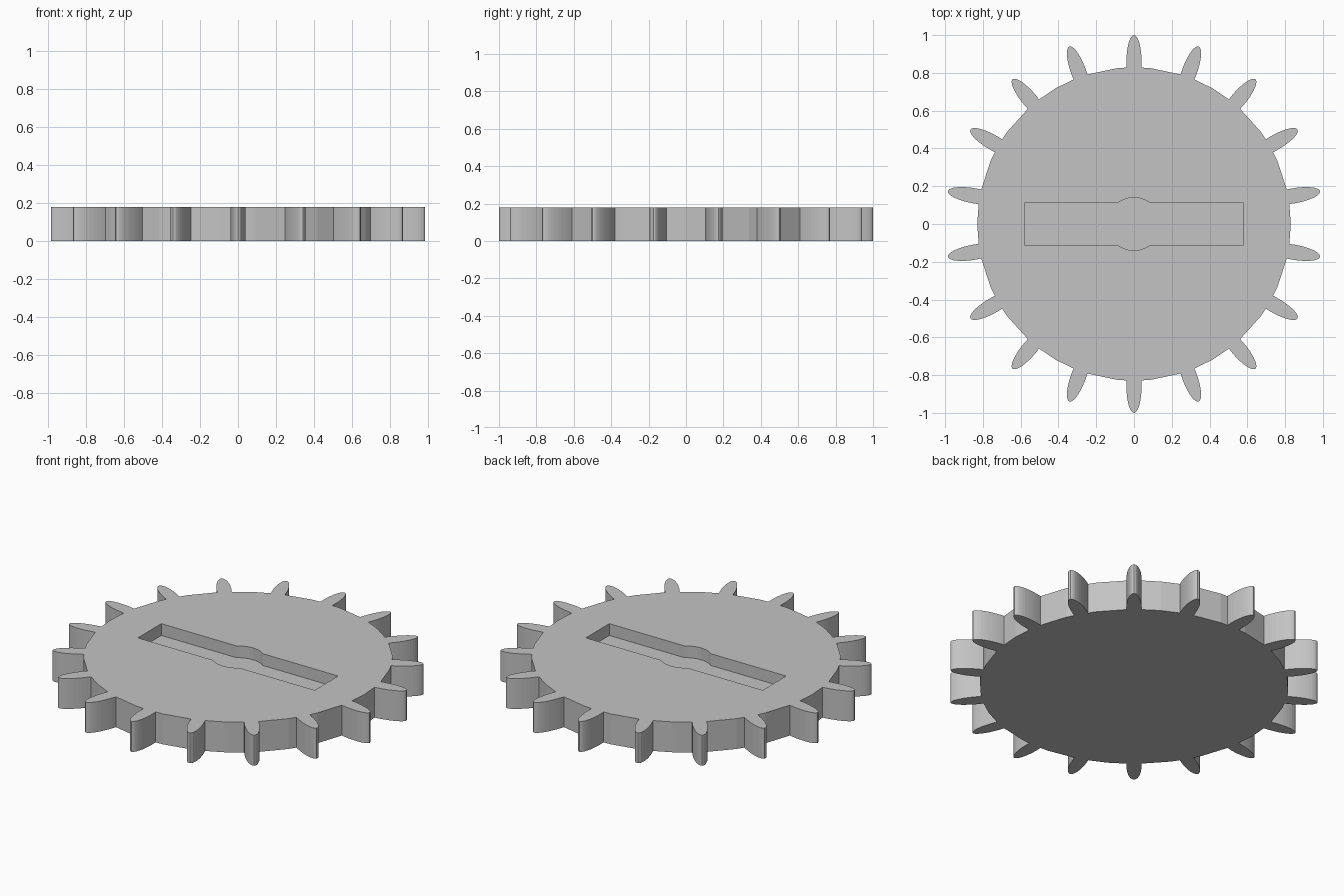
import bpy
import bmesh
from math import sin, cos, asin, acos, radians, pi, hypot
from mathutils import Vector, Matrix

cube = bpy.data.objects.get("Cube")
if cube:
    bpy.data.objects.remove(cube, do_unlink=True)

HEIGHT, SLOT_FLOOR = 0.18, 0.11
DISC_R, DISC_SIDES = 0.83, 30
TEETH, TOOTH_MID, TOOTH_LEN, TOOTH_HALF = 18, 0.86, 0.14, 0.04
SLOT_X, SLOT_Y, HUB_R = 0.58, 0.11, 0.14

grey = bpy.data.materials.new("plain grey")
grey.use_nodes = True
colour = (0.55, 0.55, 0.55, 1)
grey.diffuse_color = colour
grey.node_tree.nodes["Principled BSDF"].inputs["Base Color"].default_value = colour


def gear_outline():
    """Faceted disc rim broken by rounded elliptical teeth."""
    points = []
    pitch = 360 / TEETH
    facet = 360 / DISC_SIDES
    start = acos((DISC_R - 0.002 - TOOTH_MID) / TOOTH_LEN)
    steps = 20
    half_angle = 2.8
    for i in range(TEETH):
        angle = pitch * (i + 0.5)
        turn = Matrix.Rotation(radians(angle), 2)
        for k in range(steps + 1):
            t = -start + 2 * start * k / steps
            points.append(turn @ Vector((TOOTH_MID + TOOTH_LEN * cos(t),
                                         TOOTH_HALF * sin(t))))
        # rim corners between this tooth and the next
        for k in range(DISC_SIDES + 3):
            a = k * facet
            if angle + half_angle < a < angle + pitch - half_angle:
                points.append(Vector((cos(radians(a)), sin(radians(a)))) * DISC_R)
    return points


def slot_outline():
    """Long rectangle with a round bulge at the middle of both long sides."""
    start = asin(SLOT_Y / HUB_R)
    steps = 10
    half = [Vector((SLOT_X, SLOT_Y))]
    for k in range(steps + 1):
        a = start + (pi - 2 * start) * k / steps
        half.append(Vector((cos(a), sin(a))) * HUB_R)
    half.append(Vector((-SLOT_X, SLOT_Y)))
    return half + [-p for p in half]


bm = bmesh.new()


def ring(points, z):
    verts = [bm.verts.new((p.x, p.y, z)) for p in points]
    edges = [bm.edges.new((v, verts[i - 1])) for i, v in enumerate(verts)]
    return verts, edges


def wall(low, high):
    for i in range(len(low)):
        bm.faces.new((low[i - 1], low[i], high[i], high[i - 1]))


# Rim walls, slot walls, underside, slot floor and pierced top
base, base_edges = ring(gear_outline(), 0)
rim, rim_edges = ring(gear_outline(), HEIGHT)
floor, floor_edges = ring(slot_outline(), SLOT_FLOOR)
lip, lip_edges = ring(slot_outline(), HEIGHT)
wall(base, rim)
wall(floor, lip)
bm.faces.new(base)
bm.faces.new(floor)
bmesh.ops.triangle_fill(bm, edges=rim_edges + lip_edges, use_beauty=True,
                        normal=(0, 0, 1))
bmesh.ops.recalc_face_normals(bm, faces=bm.faces)

mesh = bpy.data.meshes.new("slotted_gear")
bm.to_mesh(mesh)
bm.free()
mesh.materials.append(grey)
gear = bpy.data.objects.new("slotted_gear", mesh)
bpy.context.collection.objects.link(gear)
